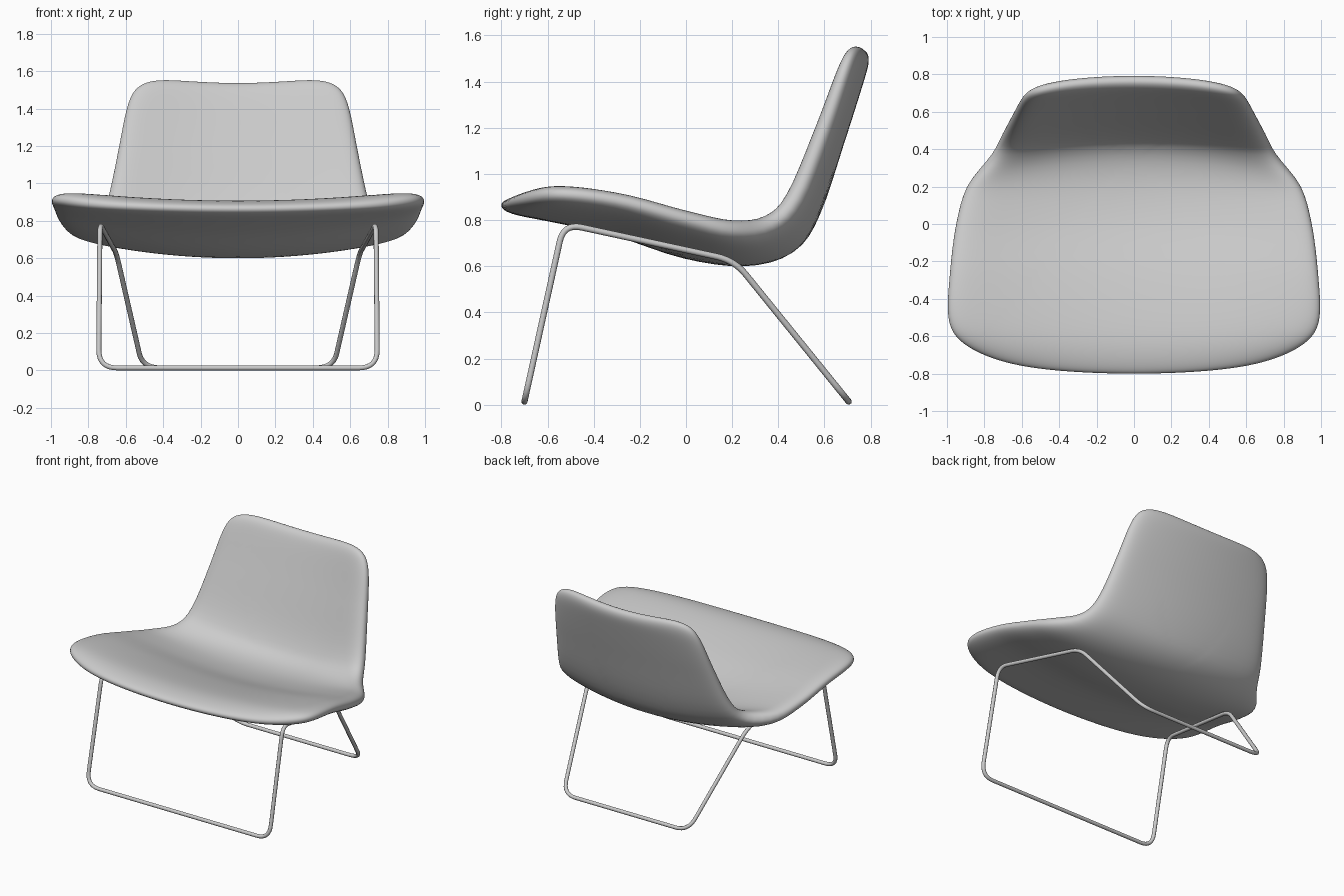
import bpy, bmesh, math
from mathutils import Vector

cube = bpy.data.objects.get("Cube")
if cube:
    bpy.data.objects.remove(cube, do_unlink=True)


def material(name, rgb):
    m = bpy.data.materials.new(name)
    m.use_nodes = True
    m.diffuse_color = (*rgb, 1)
    m.node_tree.nodes["Principled BSDF"].inputs["Base Color"].default_value = (*rgb, 1)
    return m


grey = material("light grey", (0.6, 0.6, 0.6))

# Shell stations, front lip to top of back:
# centre y, centre z, side-edge y, side-edge z, half width, half thickness
STATIONS = [
    (-0.80, 0.865, -0.71, 0.90, 0.97, 0.042),
    (-0.60, 0.850, -0.55, 0.92, 1.02, 0.055),
    (-0.30, 0.785, -0.28, 0.885, 0.99, 0.055),
    (0.00, 0.690, 0.00, 0.81, 0.95, 0.057),
    (0.25, 0.660, 0.20, 0.765, 0.89, 0.060),
    (0.43, 0.710, 0.36, 0.79, 0.76, 0.060),
    (0.53, 0.850, 0.47, 0.90, 0.70, 0.057),
    (0.645, 1.17, 0.59, 1.19, 0.64, 0.050),
    (0.73, 1.42, 0.67, 1.43, 0.61, 0.045),
    (0.77, 1.535, 0.71, 1.59, 0.60, 0.042),
]
ROWS = [Vector(s) for s in STATIONS]
LAST = len(ROWS) - 1


def station(s):
    """Smooth spline through the stations, s from 0 to LAST."""
    i = min(max(int(s), 0), LAST - 1)
    f = s - i
    p1, p2 = ROWS[i], ROWS[i + 1]
    p0 = ROWS[i - 1] if i > 0 else p1 * 2 - p2
    p3 = ROWS[i + 2] if i + 2 <= LAST else p2 * 2 - p1
    return (p1 * 2 + (p2 - p0) * f + (p0 * 2 - p1 * 5 + p2 * 4 - p3) * f ** 2
            + (p1 * 3 - p0 - p2 * 3 + p3) * f ** 3) / 2


def middle(u, v):
    """Point on the middle surface, u across and v along, both -1 to 1."""
    cy, cz, ey, ez, w, _ = station((v + 1) / 2 * LAST)
    k = u * u
    return Vector((u * w, cy + (ey - cy) * k, cz + (ez - cz) * k))


def shell_point(a, b, side):
    r = max(abs(a), abs(b))
    # round the corners of the square grid
    n = (abs(a) ** 6 + abs(b) ** 6) ** (1 / 6)
    q = r / n if n > 0 else 1
    u, v, e = a * q, b * q, 0.002
    across = middle(u + e, v) - middle(u - e, v)
    along = middle(u, v + e) - middle(u, v - e)
    half = station((v + 1) / 2 * LAST)[5] * max(0, 1 - r ** 14) ** 0.45
    return middle(u, v) + across.cross(along).normalized() * half * side


# Upholstered shell: upper and lower skins joined at the rim
N = 56
grid = [math.sin(math.pi / 2 * (2 * i / N - 1)) for i in range(N + 1)]
bm = bmesh.new()
for side in (1, -1):
    rows = [[bm.verts.new(shell_point(a, b, side)) for a in grid] for b in grid]
    for j in range(N):
        for i in range(N):
            quad = [rows[j][i], rows[j][i + 1], rows[j + 1][i + 1], rows[j + 1][i]]
            bm.faces.new(quad if side > 0 else quad[::-1])
bmesh.ops.remove_doubles(bm, verts=bm.verts, dist=0.0002)
bmesh.ops.recalc_face_normals(bm, faces=bm.faces)
for f in bm.faces:
    f.smooth = True
mesh = bpy.data.meshes.new("seat_shell")
bm.to_mesh(mesh)
bm.free()
mesh.materials.append(grey)
shell = bpy.data.objects.new("seat_shell", mesh)
bpy.context.collection.objects.link(shell)

# Bent wire frame: one closed loop, right half mirrored from the left
WIRE = 0.0135
left = [  # corner point and trim length of its bend
    (Vector((0.745, -0.70, WIRE)), 0.10),
    (Vector((0.738, -0.53, 0.785)), 0.08),
    (Vector((0.65, 0.21, 0.625)), 0.08),
    (Vector((0.51, 0.705, WIRE)), 0.10),
]
corners = left + [(Vector((-p.x, p.y, p.z)), t) for p, t in reversed(left)]
path = []
for i, (p, trim) in enumerate(corners):
    before, after = corners[i - 1][0], corners[(i + 1) % len(corners)][0]
    start = p + (before - p).normalized() * trim
    end = p + (after - p).normalized() * trim
    for k in range(9):
        f = k / 8
        path.append(start * (1 - f) ** 2 + p * 2 * f * (1 - f) + end * f * f)
curve = bpy.data.curves.new("wire_frame", "CURVE")
curve.dimensions = "3D"
curve.bevel_depth = WIRE
curve.bevel_resolution = 3
spline = curve.splines.new("POLY")
spline.points.add(len(path) - 1)
for point, co in zip(spline.points, path):
    point.co = (*co, 1)
spline.use_cyclic_u = True
spline.use_smooth = True
curve.materials.append(grey)
frame = bpy.data.objects.new("wire_frame", curve)
bpy.context.collection.objects.link(frame)
